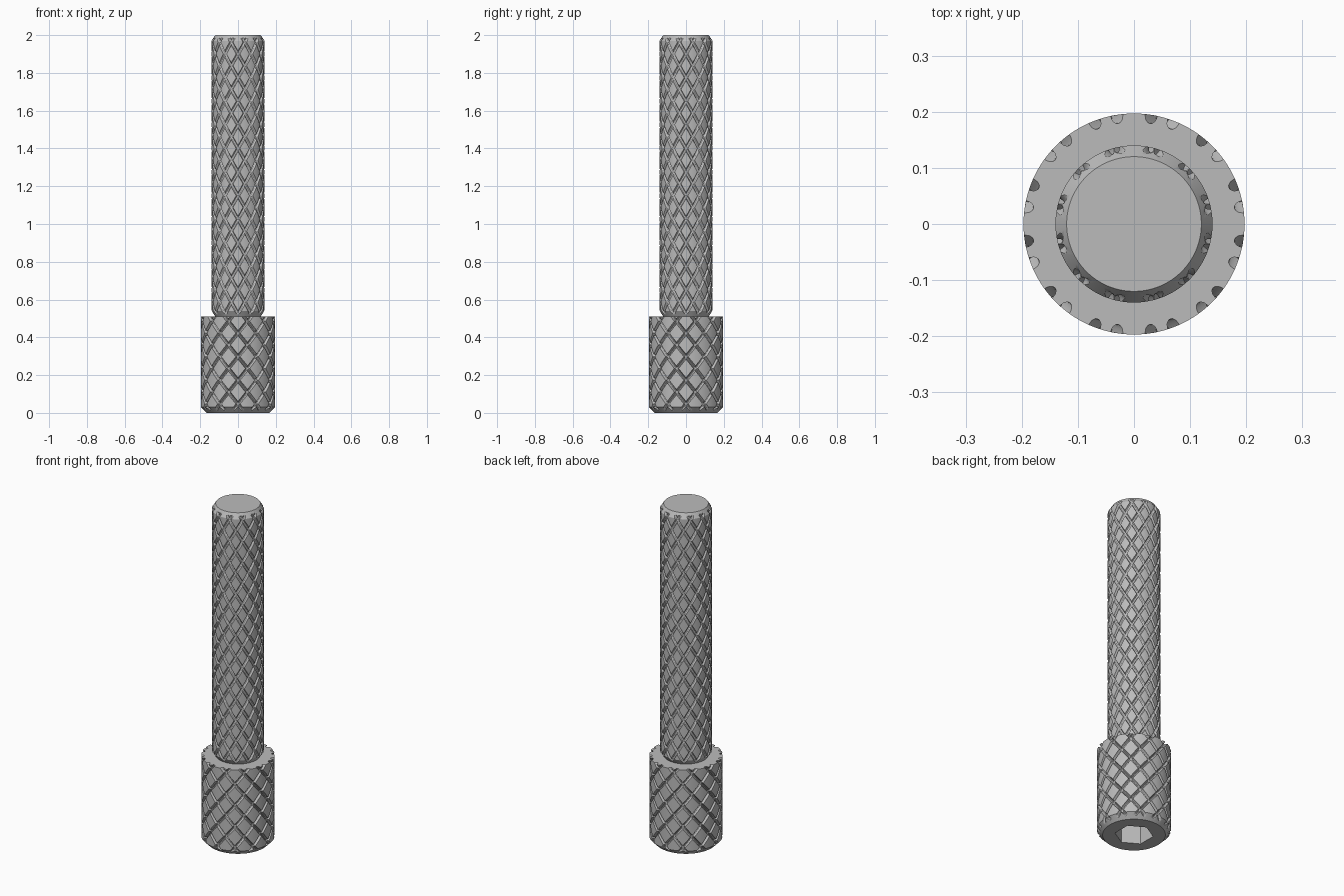
import bpy
import bmesh
from math import cos, sin, radians, sqrt, floor, ceil
from mathutils import Vector

cube = bpy.data.objects.get("Cube")
if cube:
    bpy.data.objects.remove(cube, do_unlink=True)

steel = bpy.data.materials.new("steel_grey")
steel.use_nodes = True
steel_color = (0.5, 0.5, 0.5, 1)
steel.diffuse_color = steel_color
steel.node_tree.nodes["Principled BSDF"].inputs["Base Color"].default_value = steel_color

STARTS = 12            # grooves in each direction
PITCH = 360 / STARTS   # degrees between grooves
TWIST = 240            # degrees of turn per unit of height
LAND = 5               # divisions across each raised diamond


def cap(bm, z, up, extra=()):
    """Fill the open rim at height z, leaving any extra loop as a hole."""
    rim = [e for e in bm.edges if e.is_boundary
           and all(abs(v.co.z - z) < 1e-4 for v in e.verts)]
    rim = list(set(rim) | set(extra))
    bmesh.ops.triangle_fill(bm, edges=rim, use_beauty=True, normal=Vector((0, 0, up)))


def hex_socket(bm, radius, depth):
    """Make the walls and floor of the socket and return its mouth edges."""
    rings = [[bm.verts.new((radius * cos(radians(30 + 60 * i)),
                            radius * sin(radians(30 + 60 * i)), z)) for i in range(6)]
             for z in (0, depth)]
    mouth, floor_ring = rings
    for i in range(6):
        j = (i + 1) % 6
        bm.faces.new((mouth[i], mouth[j], floor_ring[j], floor_ring[i]))
    bm.faces.new(floor_ring)
    return [bm.edges.get((mouth[i], mouth[(i + 1) % 6])) for i in range(6)]


def knurled_cylinder(name, radius, z0, z1, half_width, depth, phase,
                     chamfer_low, chamfer_high, socket=None):
    """Cylinder cut by two crossing sets of round helical grooves.
    Each chamfer is (end radius, height)."""
    # Line offsets across one groove and the land beside it
    across = [-1, -0.8, -0.4, 0, 0.4, 0.8, 1]
    steps = [half_width * t for t in across]
    gap = PITCH - 2 * half_width
    steps += [half_width + gap * i / LAND for i in range(1, LAND)]
    count = len(steps)
    total = count * STARTS

    def line(i):
        return PITCH * (i // count) + steps[i % count]

    def dip(i):
        t = steps[i % count] / half_width
        return depth * sqrt(max(0, 1 - t * t)) if t <= 1 else 0

    bm = bmesh.new()
    grid = {}

    def height(i, j):
        return z1 + (line(i) - line(j) + 2 * phase) / (2 * TWIST)

    def vert(i, j):
        turn = i // total
        key = (i - turn * total, j - turn * total)
        if key not in grid:
            angle = radians((line(key[0]) + line(key[1])) / 2)
            r = radius - max(dip(key[0]), dip(key[1]))
            grid[key] = bm.verts.new((r * cos(angle), r * sin(angle), height(*key)))
        return grid[key]

    # Skin whose mesh lines follow both groove directions
    per_degree = count / PITCH
    span = ceil(2 * TWIST * (z1 - z0) * per_degree)
    for i in range(total):
        start = i - 3 * count
        for j in range(start, start + span + 6 * count):
            if z0 - 0.06 < height(i, j) < z1 + 0.06:
                bm.faces.new((vert(i, j), vert(i + 1, j),
                              vert(i + 1, j + 1), vert(i, j + 1)))

    # Trim the ends level and slice the chamfers
    def slice_at(z, **clear):
        bmesh.ops.bisect_plane(bm, geom=bm.verts[:] + bm.edges[:] + bm.faces[:],
                               dist=1e-5, plane_co=(0, 0, z), plane_no=(0, 0, 1), **clear)

    slice_at(z0, clear_inner=True)
    slice_at(z1, clear_outer=True)
    for t in (0.25, 0.5, 0.75, 1):
        if chamfer_low:
            slice_at(z0 + chamfer_low[1] * t)
        if chamfer_high:
            slice_at(z1 - chamfer_high[1] * t)
    for v in bm.verts:
        limit = radius
        for chamfer, distance in ((chamfer_low, v.co.z - z0), (chamfer_high, z1 - v.co.z)):
            if chamfer and distance < chamfer[1]:
                t = max(0, distance / chamfer[1])
                limit = min(limit, chamfer[0] + (radius - chamfer[0]) * t)
        r = v.co.xy.length
        if r > limit:
            v.co.x *= limit / r
            v.co.y *= limit / r
    bmesh.ops.remove_doubles(bm, verts=bm.verts[:], dist=1e-5)

    # Close the ends
    cap(bm, z1, 1)
    mouth = hex_socket(bm, *socket) if socket else ()
    cap(bm, z0, -1, mouth)
    bmesh.ops.recalc_face_normals(bm, faces=bm.faces[:])

    mesh = bpy.data.meshes.new(name)
    bm.to_mesh(mesh)
    bm.free()
    mesh.materials.append(steel)
    mesh.shade_smooth()
    mesh.set_sharp_from_angle(angle=radians(30))
    part = bpy.data.objects.new(name, mesh)
    bpy.context.collection.objects.link(part)
    return part


# Wide head with the hex socket underneath
knurled_cylinder("head", 0.197, 0, 0.51, 3.3, 0.016, 9,
                 (0.167, 0.03), None, socket=(0.103, 0.25))

# Long shaft, chamfered at both ends
knurled_cylinder("shaft", 0.14, 0.51, 2.0, 4, 0.012, 6,
                 (0.12, 0.03), (0.12, 0.03))
